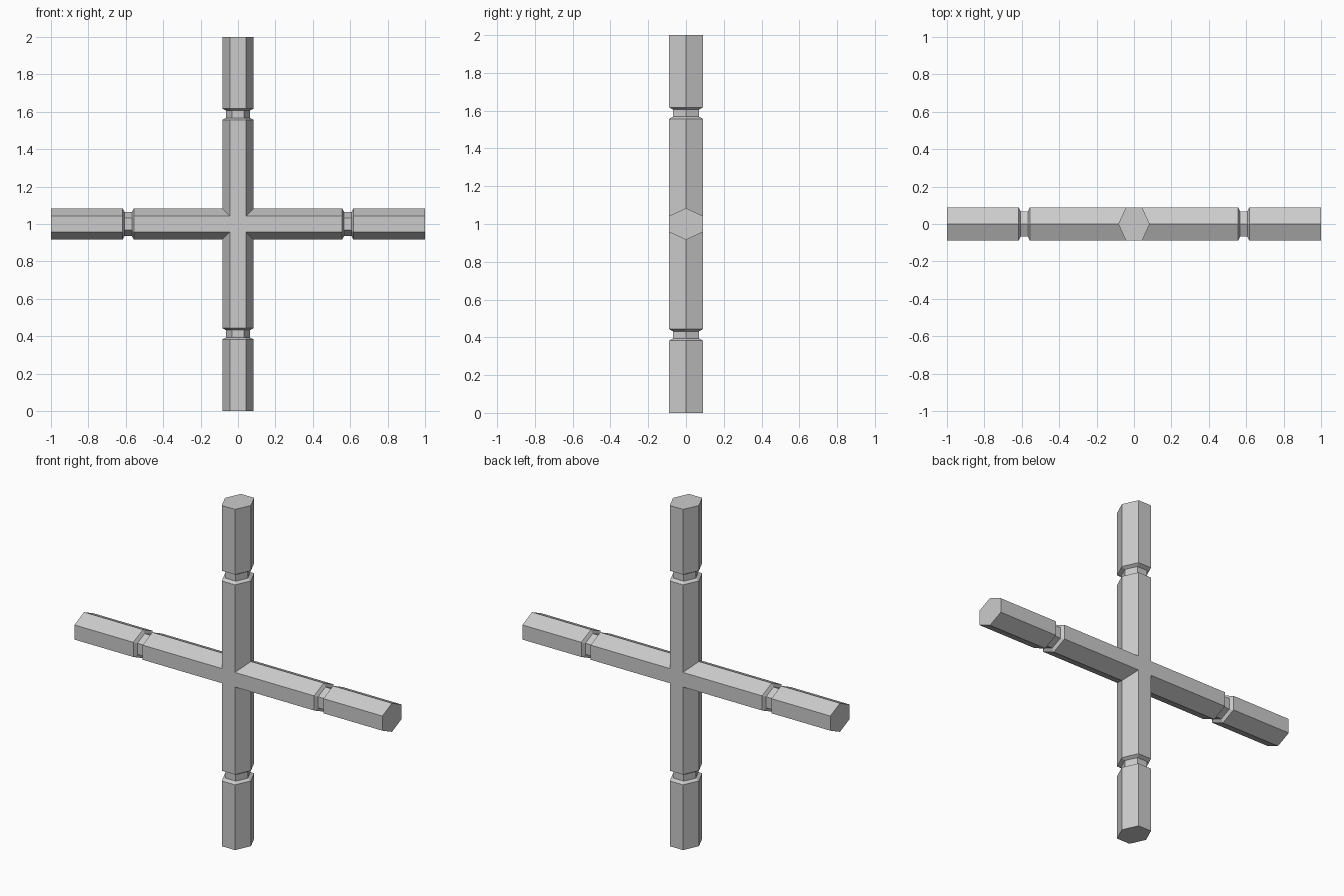
import bpy, bmesh, math
from mathutils import Matrix, Vector

if "Cube" in bpy.data.objects:
    bpy.data.objects.remove(bpy.data.objects["Cube"], do_unlink=True)

grey = bpy.data.materials.new("plain_grey")
grey.use_nodes = True
colour = (0.6, 0.6, 0.6, 1)
grey.diffuse_color = colour
grey.node_tree.nodes["Principled BSDF"].inputs["Base Color"].default_value = colour

# Hexagonal bar section: flats face front and back, ridges face sideways
RIDGE, FLAT, DEPTH = 0.084, 0.043, 0.089
SECTION = [(RIDGE, 0), (FLAT, DEPTH), (-FLAT, DEPTH),
           (-RIDGE, 0), (-FLAT, -DEPTH), (FLAT, -DEPTH)]

# Distance from the centre and section scale: lower bar, chamfered neck, end bar
STATIONS = [(0.557, 1), (0.568, 0.76), (0.606, 0.76), (0.617, 1), (1, 1)]


def add_arm(bm, turn):
    """One arm, mitred at the centre so that four of them join cleanly."""
    rings = [[Vector((x, y, abs(x))) for x, y in SECTION]]
    rings += [[Vector((x * s, y * s, d)) for x, y in SECTION] for d, s in STATIONS]
    loops = [[bm.verts.new(turn @ p) for p in ring] for ring in rings]
    for low, high in zip(loops, loops[1:]):
        for i in range(6):
            j = (i + 1) % 6
            bm.faces.new((low[i], low[j], high[j], high[i]))
    bm.faces.new(loops[-1])


# Four arms make the cross
bm = bmesh.new()
for quarter in range(4):
    add_arm(bm, Matrix.Rotation(quarter * math.pi / 2, 3, 'Y'))
bmesh.ops.remove_doubles(bm, verts=bm.verts, dist=0.0005)

# Close the square openings at the front and back of the crossing
bmesh.ops.holes_fill(bm, edges=[e for e in bm.edges if e.is_boundary], sides=4)
bmesh.ops.recalc_face_normals(bm, faces=bm.faces)
bmesh.ops.dissolve_limit(bm, angle_limit=0.01, verts=bm.verts, edges=bm.edges)
bmesh.ops.translate(bm, verts=bm.verts, vec=(0, 0, 1))

mesh = bpy.data.meshes.new("grooved_cross")
bm.to_mesh(mesh)
bm.free()
mesh.materials.append(grey)
cross = bpy.data.objects.new("grooved_cross", mesh)
bpy.context.collection.objects.link(cross)
